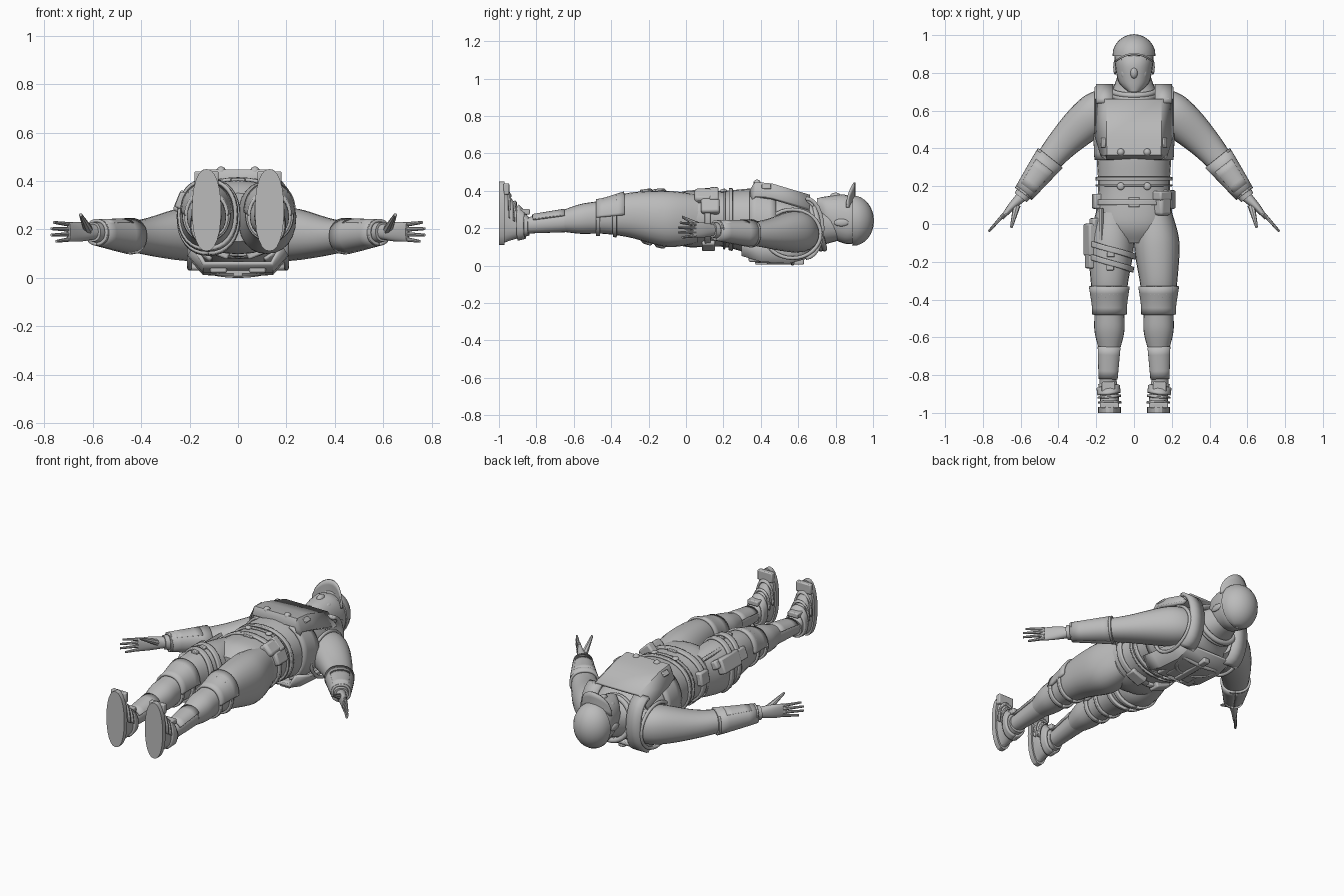
import bpy, bmesh
from math import sin, cos, pi, sqrt, copysign
from mathutils import Vector, Matrix, Euler

LEFT, FRONT, BACK = 0, pi / 2, -pi / 2
SQUARENESS = .9

cube = bpy.data.objects.get("Cube")
if cube:
    bpy.data.objects.remove(cube, do_unlink=True)

grey = bpy.data.materials.new("plain_grey")
grey.use_nodes = True
grey.diffuse_color = (.5, .5, .5, 1)
for node in grey.node_tree.nodes:
    if node.type == 'BSDF_PRINCIPLED':
        node.inputs["Base Color"].default_value = grey.diffuse_color


def finish(name, bm, mirror=False, bevel=0, thick=0):
    bmesh.ops.recalc_face_normals(bm, faces=bm.faces)
    mesh = bpy.data.meshes.new(name)
    bm.to_mesh(mesh)
    bm.free()
    mesh.materials.append(grey)
    ob = bpy.data.objects.new(name, mesh)
    bpy.context.collection.objects.link(ob)
    bpy.ops.object.select_all(action='DESELECT')
    ob.select_set(True)
    bpy.context.view_layer.objects.active = ob
    bpy.ops.object.shade_smooth_by_angle(angle=pi / 6)
    if thick:
        solid = ob.modifiers.new("Thickness", 'SOLIDIFY')
        solid.thickness, solid.offset = thick, 0
    if bevel:
        edge = ob.modifiers.new("Bevel", 'BEVEL')
        edge.width, edge.segments = bevel, 2
    if mirror:
        ob.modifiers.new("Mirror", 'MIRROR')


def smooth(keys, steps=8):
    """Spline through key rings (x, y, z, half width, half depth), sorted along y."""
    pts = [Vector(k) for k in (keys[0], *keys, keys[-1])]
    out = [pts[-1]]
    for a, b, c, d in zip(pts, pts[1:], pts[2:], pts[3:]):
        for t in (s / steps for s in range(steps)):
            out.append(b + (c - a) * (t / 2) + (a * 2 - b * 5 + c * 4 - d) * (t * t / 2)
                       + (b * 3 - a - c * 3 + d) * (t * t * t / 2))
    return sorted(out, key=lambda p: p.y)


def at(body, y):
    for a, b in zip(body, body[1:]):
        if a.y <= y <= b.y and b.y > a.y:
            return a + (b - a) * ((y - a.y) / (b.y - a.y))
    return body[0] if y < body[0].y else body[-1]


def ring(body, y, angles, lift=0):
    """Points on the skin of a body, square to its path."""
    x, y, z, width, depth = at(body, y)
    step = at(body, y + .02) - at(body, y - .02)
    side = Vector((step.y, -step.x, 0)).normalized()
    points = []
    for angle in angles:
        c, s = (copysign(abs(v) ** SQUARENESS, v) for v in (cos(angle), sin(angle)))
        points.append(Vector((x, y, z + s * (depth + lift))) + side * c * (width + lift))
    return points


def sheet(name, rows, thick=.015, mirror=False):
    bm = bmesh.new()
    grid = [[bm.verts.new(p) for p in row] for row in rows]
    for r, q in zip(grid, grid[1:]):
        for i in range(len(r) - 1):
            bm.faces.new((r[i], r[i + 1], q[i + 1], q[i]))
    finish(name, bm, mirror, thick=thick)


def loft(name, body, mirror=False, sides=24):
    bm = bmesh.new()
    turn = [2 * pi * k / sides for k in range(sides)]
    rings = [[bm.verts.new(p) for p in ring(body, b.y, turn)] for b in body]
    for r, q in zip(rings, rings[1:]):
        for k in range(sides):
            bm.faces.new((r[k], r[k - 1], q[k - 1], q[k]))
    bm.faces.new(rings[0])
    bm.faces.new(rings[-1])
    finish(name, bm, mirror)


def wrap(name, body, start, end, middle=FRONT, spread=pi, mirror=False, side=1, tilt=0):
    """Plate or full band lying on a body, spread to both sides of an angle."""
    angles = [middle + spread * k / 16 for k in range(-16, 17)]
    rows = []
    for i in range(5):
        row = ring(body, start + (end - start) * i / 4, angles, .005)
        rows.append([(side * p.x, p.y + tilt * cos(a), p.z) for p, a in zip(row, angles)])
    sheet(name, rows, mirror=mirror)


def box(name, loc, size, rot=(0, 0, 0), mirror=False):
    bm = bmesh.new()
    place = Matrix.Translation(loc) @ Euler(rot).to_matrix().to_4x4()
    bmesh.ops.create_cube(bm, size=1, matrix=place @ Matrix.Diagonal((*size, 1)))
    finish(name, bm, mirror, bevel=min(size) / 5)


def fit(name, body, y, angle, size, mirror=False, side=1):
    """Box set on the skin of a body, facing outward."""
    p = ring(body, y, [angle])[0]
    box(name, (side * p.x, p.y, p.z), size, (0, side * (FRONT - angle), 0), mirror)


def ball(name, loc, radii, mirror=False, dome=False):
    bm = bmesh.new()
    place = Matrix.Translation(loc) @ Matrix.Diagonal((*radii, 1))
    bmesh.ops.create_uvsphere(bm, u_segments=24, v_segments=16, radius=1, matrix=place)
    if dome:
        bmesh.ops.bisect_plane(bm, geom=[*bm.verts, *bm.edges, *bm.faces], plane_co=loc,
                               plane_no=(0, -1, 0), clear_outer=True)
    finish(name, bm, mirror, thick=.01 if dome else 0)


def hoop(name, centre, across, along, radius, mirror=False, start=0, end=2 * pi):
    """Round tube bent along an ellipse or part of one."""
    curve = bpy.data.curves.new(name, 'CURVE')
    curve.dimensions = '3D'
    curve.bevel_depth, curve.use_fill_caps = radius, True
    spline = curve.splines.new('POLY')
    spline.points.add(32)
    for i, point in enumerate(spline.points):
        a = start + (end - start) * i / 32
        p = Vector(centre) + Vector(across) * cos(a) + Vector(along) * sin(a)
        point.co = (*p, 1)
    curve.materials.append(grey)
    ob = bpy.data.objects.new(name, curve)
    bpy.context.collection.objects.link(ob)
    if mirror:
        ob.modifiers.new("Mirror", 'MIRROR')


def facet(name, rows, drop):
    """Four-sided armour panel with slanted flanks."""
    sheet(name, [[(-w, y, z - drop), (-.14, y, z), (.14, y, z), (w, y, z - drop)]
                 for y, z, w in rows], .02)


# Body lying on its back, head towards +y
torso = smooth([(0, *k) for k in ((-.1, .25, .12, .1), (0, .25, .2, .15), (.2, .25, .19, .15),
                                  (.4, .23, .2, .18), (.6, .2, .2, .15), (.7, .2, .12, .1),
                                  (.84, .22, .07, .08))])
head = smooth([(0, *k) for k in ((.7, .32, .03, .04), (.75, .27, .08, .1), (.84, .25, .1, .13),
                                 (.9, .24, .1, .12), (.96, .24, .07, .09))])
arm = smooth([(.1, .64, .17, .08, .08), (.21, .58, .18, .11, .11),
              (.4, .4, .17, .08, .07), (.6, .14, .19, .04, .04)])
leg = smooth([(.11, .06, .25, .09, .13), (.12, -.1, .25, .12, .15), (.13, -.3, .27, .1, .12),
              (.13, -.44, .26, .08, .09), (.13, -.56, .25, .08, .08), (.13, -.65, .24, .06, .06)])
shin = smooth([(.13, -.6, .24, .06, .06), (.14, -.9, .21, .04, .04)])
boot = smooth([(.13, -.98, .28, .05, .16), (.13, -.92, .24, .05, .1), (.14, -.84, .21, .05, .05)])
sole = smooth([(.13, -1, .28, .06, .17), (.13, -.97, .28, .06, .17)])
palm = smooth([(.59, .15, .19, .03, .03), (.65, .09, .19, .02, .04), (.7, .03, .19, .01, .04)])
loft("torso", torso)
loft("head", head)
for name, body in (("arm", arm), ("trouser_leg", leg), ("shin", shin), ("boot", boot),
                   ("sole", sole), ("palm", palm)):
    loft(name, body, True)

# Cap with an upright bill
ball("cap", (0, .89, .24), (.11, .11, .13), dome=True)
edge = [i / 8 for i in range(-8, 9)]
sheet("cap_bill", [[(u / 10, .9 - u * u / 25, .31 + v * sqrt(1.05 - u * u)) for u in edge]
                   for v in (0, .05, .1, .13)], .01)

# Face
ball("nose", (0, .8, .37), (.02, .03, .02))
ball("lips", (0, .76, .35), (.03, .01, .02))
ball("chin", (0, .72, .34), (.03, .02, .02))
for name, y, height in (("brow", .87, .01), ("eye", .85, .008), ("cheek", .8, .04)):
    ball(name, (.04, y, .34), (.03, height, .02), True)
ball("ear", (.1, .83, .23), (.01, .04, .02), True)

# Fingers and thumb
for i in range(4):
    spread, reach = .03 - .02 * i, (.06, .07, .07, .05)[i]
    loft("finger", smooth([(.69, .05, .19 + spread, .01, .01),
                           (.7 + reach, .03 - reach, .19 + spread * 1.3, .006, .006)]), True, 8)
loft("thumb", smooth([(.62, .1, .2, .02, .02), (.65, -.02, .26, .007, .007)]), True, 8)

# Forearm, knee and shin guards
wrap("forearm_guard", arm, .16, .35, mirror=True)
for y in (.16, .34):
    wrap("guard_rim", arm, y, y + .01, mirror=True)
wrap("guard_panel", arm, .19, .31, spread=pi / 4, mirror=True)
wrap("knee_pad", leg, -.48, -.33, spread=pi / 2, mirror=True)
for y in (-.48, -.39):
    wrap("knee_strap", leg, y, y + .02, mirror=True)
wrap("shin_guard", shin, -.82, -.65, spread=pi / 3, mirror=True)

# Boot plates
box("toe_cap", (.13, -.96, .41), (.1, .03, .06), mirror=True)
fit("tongue_plate", boot, -.87, FRONT, (.07, .07, .03), True)
wrap("ankle_guard", boot, -.9, -.86, mirror=True)
for y in (-.95, -.92):
    wrap("boot_strap", boot, y, y + .01, spread=pi / 2, mirror=True)

# Armoured vest
facet("chest_plate", ((.35, .4, .16), (.37, .44, .17), (.46, .43, .2), (.66, .37, .2)), .07)
facet("back_plate", ((.3, .06, .18), (.4, .03, .2), (.55, .02, .2), (.66, .05, .2)), -.07)
wrap("vest_side", torso, .34, .48, LEFT, pi / 3, True)
arc = [pi * i / 12 - FRONT for i in range(13)]
sheet("shoulder_strap", [[(x, .64 + .09 * cos(a), .2 + .16 * sin(a)) for x in (.11, .2)]
                         for a in arc], .02, True)
hoop("armhole_rim", (.2, .57, .17), (0, .15, 0), (0, 0, .13), .01, True)
for y in (.69, .71):
    hoop("collar", (0, y, .21), (.12, 0, 0), (0, -.03, .12), .015)

# Vest fittings
box("chest_buckle", (.16, .43, .42), (.03, .05, .02), (0, pi / 4, 0), True)
box("shoulder_clip", (.16, .67, .34), (.06, .05, .03), (-pi / 4, 0, 0))
ball("plate_knob", (.07, .38, .44), (.02, .02, .02), True)
box("back_pack", (0, .47, .03), (.16, .2, .03))
box("back_pouch", (.08, .37, .04), (.07, .07, .04), mirror=True)
box("back_spine", (0, .5, .02), (.04, .26, .03))
hoop("back_pipe", (0, .57, .05), (.15, 0, 0), (0, 0, -.04), .01, start=0, end=pi)
hoop("back_cable", (.02, .56, .02), (.1, 0, 0), (0, -.12, 0), .01, True, 0, FRONT)

# Waist bands, belt and pouches
for name, y, width in (("waist_band", .23, .02), ("waist_cord", .2, .01), ("belt", .1, .03)):
    wrap(name, torso, y, y + width)
ball("waist_knob", (.07, .2, .4), (.02, .02, .01), True)
fit("belt_buckle", torso, .115, FRONT, (.06, .05, .02))
fit("front_pouch", torso, .11, pi / 4, (.08, .13, .08))
fit("pouch_flap", torso, .15, pi / 4, (.09, .05, .09))
fit("side_pouch", torso, .13, pi / 8, (.08, .1, .06))
fit("hip_pouch", torso, .12, pi / 16, (.08, .08, .05), side=-1)
fit("rear_pouch", torso, .12, BACK + pi / 8, (.1, .07, .04), True)

# Holster strapped to the right thigh
fit("holster", leg, -.09, pi / 8, (.09, .17, .05), side=-1)
fit("holster_tip", leg, -.2, pi / 8, (.07, .08, .04), side=-1)
fit("holster_grip", leg, 0, pi / 6, (.05, .05, .05), side=-1)
for y in (-.15, -.22):
    wrap("thigh_strap", leg, y, y + .03, side=-1, tilt=.03)
    fit("strap_buckle", leg, y, FRONT, (.04, .05, .02), side=-1)
fit("holster_strap", leg, -.02, pi / 3, (.02, .2, .02), side=-1)
